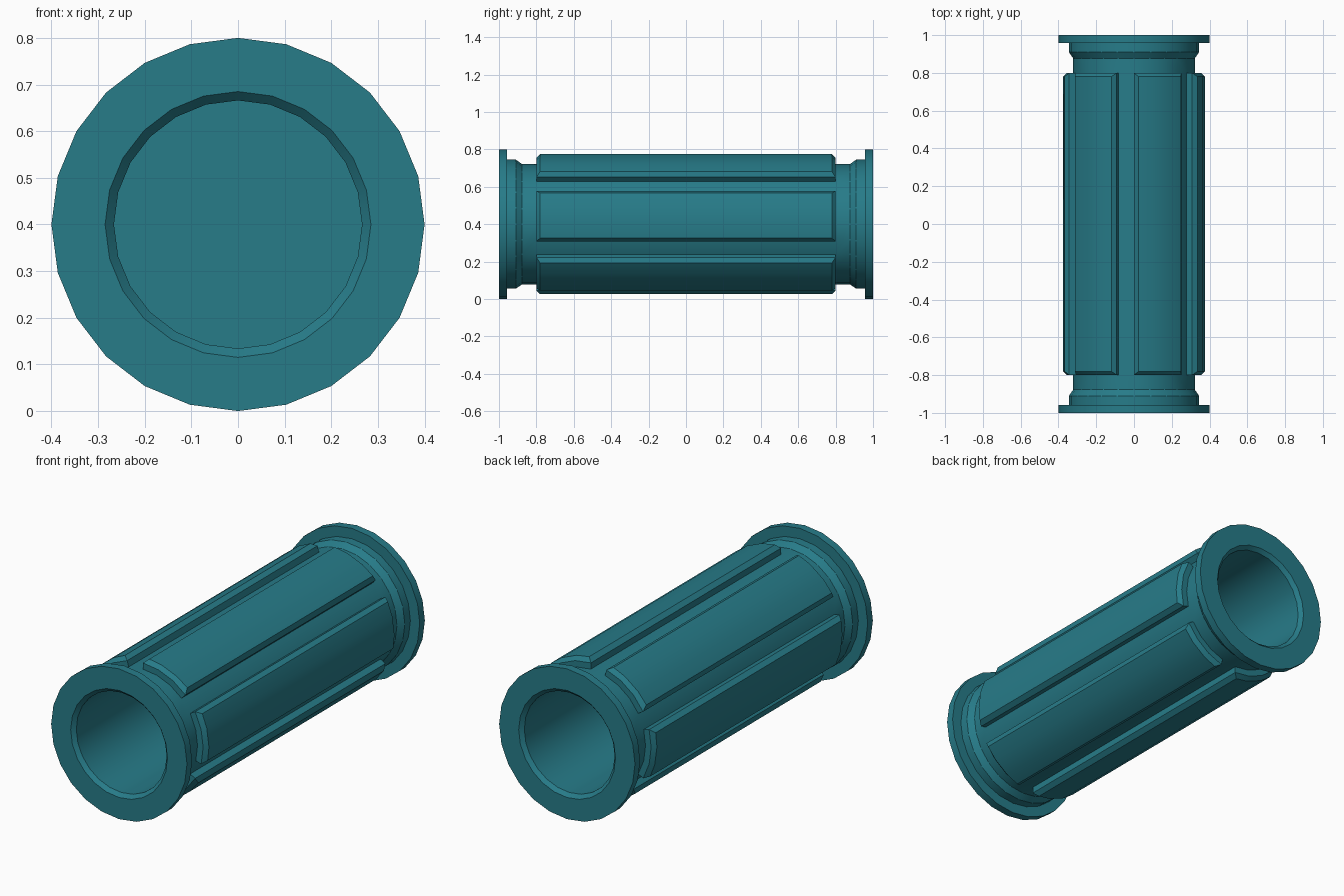
import bpy, bmesh
from math import sin, cos, radians

if "Cube" in bpy.data.objects:
    bpy.data.objects.remove(bpy.data.objects["Cube"])

SIDES = 24
STEP = 360 / SIDES
CZ = 0.4            # height of the tube axis
BODY_R = 0.322
RIB_END = 0.8


def polar(r, deg, y):
    return (r * cos(radians(deg)), y, CZ + r * sin(radians(deg)))


def finish(bm, name):
    bmesh.ops.remove_doubles(bm, verts=bm.verts, dist=1e-4)
    bmesh.ops.recalc_face_normals(bm, faces=bm.faces)
    mesh = bpy.data.meshes.new(name)
    bm.to_mesh(mesh)
    bm.free()
    obj = bpy.data.objects.new(name, mesh)
    bpy.context.collection.objects.link(obj)
    mat = bpy.data.materials.get("teal") or bpy.data.materials.new("teal")
    mat.diffuse_color = (0.02, 0.20, 0.25, 1)
    mat.use_nodes = True
    mat.node_tree.nodes["Principled BSDF"].inputs["Base Color"].default_value = mat.diffuse_color
    mesh.materials.append(mat)
    bpy.ops.object.select_all(action='DESELECT')
    obj.select_set(True)
    bpy.context.view_layer.objects.active = obj
    bpy.ops.object.shade_smooth_by_angle(angle=radians(25))
    return obj


# Profile (radius, y) of the front half: bore, chamfer, flange, collar, body
half = [(0.266, 0), (0.266, -0.98), (0.285, -1), (0.4, -1), (0.4, -0.957),
        (0.345, -0.957), (0.345, -0.91), (BODY_R, -0.877), (BODY_R, -RIB_END)]
profile = half + [(r, -y) for r, y in reversed(half[1:])]

# Sleeve: lathe the profile, leaving openings where the ribs rise
bm = bmesh.new()
rings = [[bm.verts.new(polar(r, i * STEP, y)) for i in range(SIDES)] for r, y in profile]
for k, ring in enumerate(rings):
    nxt = rings[(k + 1) % len(rings)]
    for i in range(SIDES):
        j = (i + 1) % SIDES
        under_rib = k == len(half) - 1 and i % 4 != 2
        if not under_rib:
            bm.faces.new((ring[i], ring[j], nxt[j], nxt[i]))

# Six raised ribs: straight wall, then a bevel up to the curved top
for n in range(6):
    start = 45 + 60 * n
    loops = []
    for r, inset, end in ((BODY_R, 0, RIB_END), (0.355, 0, RIB_END), (0.375, 3.6, 0.78)):
        angles = [start + inset, start + 15, start + 30, start + 45 - inset]
        pts = [(a, -end) for a in angles] + [(a, end) for a in reversed(angles)]
        loops.append([bm.verts.new(polar(r, a, y)) for a, y in pts])
    for low, high in zip(loops, loops[1:]):
        for i in range(8):
            j = (i + 1) % 8
            bm.faces.new((low[i], low[j], high[j], high[i]))
    top = loops[-1]
    for i in range(3):
        bm.faces.new((top[i], top[i + 1], top[6 - i], top[7 - i]))
finish(bm, "ribbed_sleeve")

# Wall closing the bore at mid length
bm = bmesh.new()
bm.faces.new([bm.verts.new(polar(0.266, i * STEP, 0)) for i in range(SIDES)])
finish(bm, "inner_wall")
